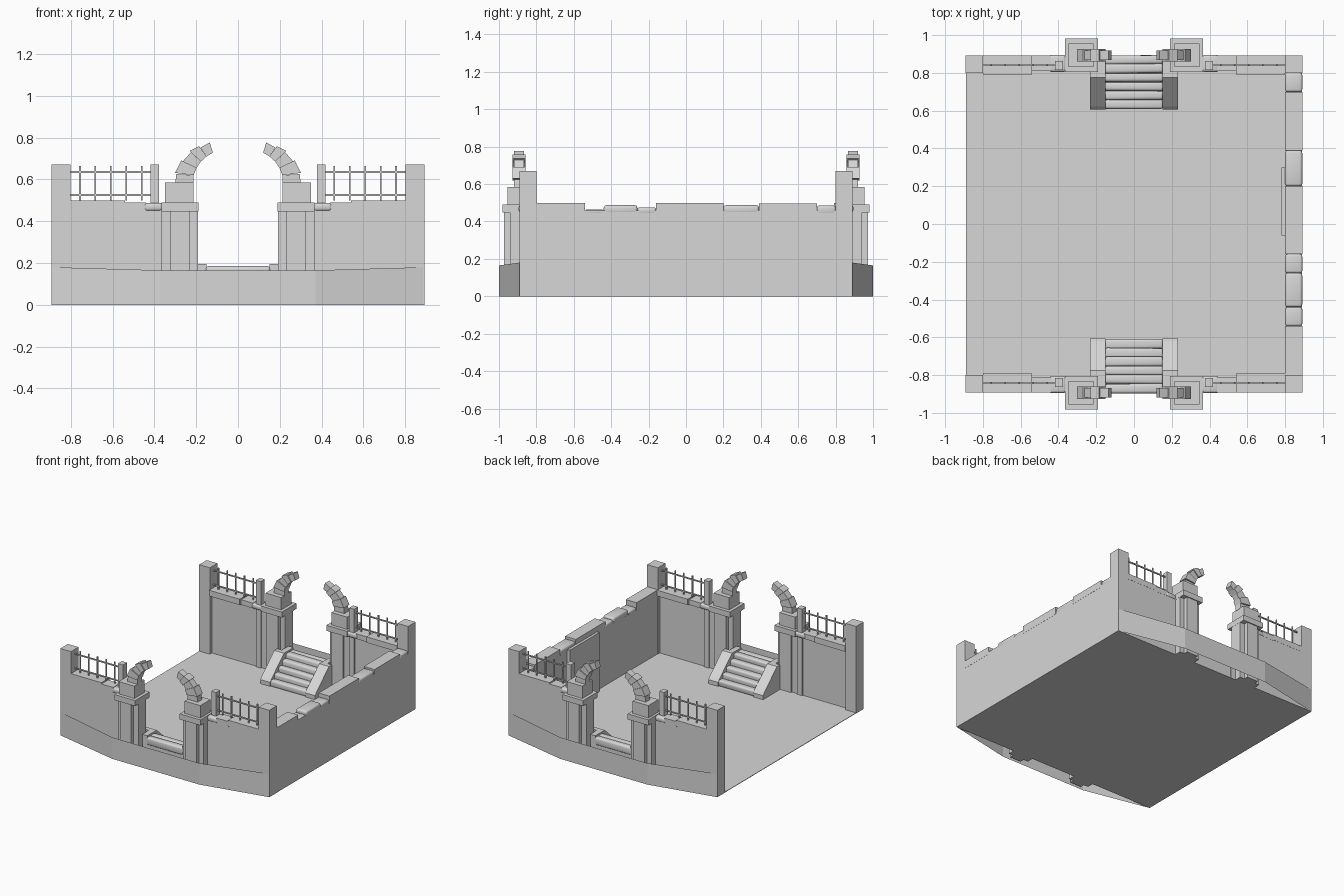
import bpy, bmesh, math, random
from mathutils import Vector

random.seed(4)
old = bpy.data.objects.get("Cube")
if old:
    bpy.data.objects.remove(old, do_unlink=True)

stone = bpy.data.materials.new("pale_stone_grey")
stone.use_nodes = True
GREY = (0.68, 0.68, 0.68, 1)
stone.diffuse_color = GREY
stone.node_tree.nodes["Principled BSDF"].inputs["Base Color"].default_value = GREY

SIDES = (("front", -1), ("back", 1))
HANDS = (("right", -1), ("left", 1))


def add(name, verts, faces):
    mesh = bpy.data.meshes.new(name)
    mesh.from_pydata(verts, [], faces)
    bm = bmesh.new()
    bm.from_mesh(mesh)
    bmesh.ops.recalc_face_normals(bm, faces=bm.faces)
    bm.to_mesh(mesh)
    bm.free()
    mesh.materials.append(stone)
    ob = bpy.data.objects.new(name, mesh)
    bpy.context.collection.objects.link(ob)
    return ob


def prism(name, outline, offset):
    """Extrude a closed outline of 3D points along an offset."""
    a = [Vector(p) for p in outline]
    n = len(a)
    verts = a + [p + Vector(offset) for p in a]
    faces = [list(range(n)), list(range(n, 2 * n))]
    faces += [[i, (i + 1) % n, n + (i + 1) % n, n + i] for i in range(n)]
    return add(name, verts, faces)


def box(name, x, y, z, bevel=0):
    x, y = sorted(x), sorted(y)
    outline = [(x[0], y[0], z[0]), (x[1], y[0], z[0]),
               (x[1], y[1], z[0]), (x[0], y[1], z[0])]
    ob = prism(name, outline, (0, 0, z[1] - z[0]))
    if bevel:
        mod = ob.modifiers.new("worn_edges", "BEVEL")
        mod.width = bevel
        mod.segments = 3
        for poly in ob.data.polygons:
            poly.use_smooth = True
    return ob


def centred(name, cx, cy, hx, hy, z):
    return box(name, (cx - hx, cx + hx), (cy - hy, cy + hy), z)


def span(s, a, b):
    return (s * a, s * b)


# Ground slab and the solid side wall
box("floor", (-0.89, 0.89), (-0.89, 0.89), (0, 0.004))
box("side_wall", (0.805, 0.89), (-0.85, 0.85), (0, 0.46))
box("side_wall_panel", (0.78, 0.81), (-0.06, 0.30), (0, 0.46))

# Coping stones on the side wall: start, end, top, worn edge
COPING = ((-0.80, -0.54, 0.50, 0), (-0.54, -0.44, 0.465, 0.012),
          (-0.44, -0.26, 0.487, 0.014), (-0.26, -0.16, 0.475, 0.012),
          (-0.16, 0.20, 0.50, 0), (0.20, 0.39, 0.487, 0.014),
          (0.39, 0.70, 0.495, 0), (0.70, 0.80, 0.485, 0.012))
for i, (a, b, top, worn) in enumerate(COPING):
    box(f"side_coping_{i}", (0.80, 0.891), (a, b), (0.44, top), worn)


def bent_arm(name, hand, cy):
    """Broken arch of wedge blocks leaning towards the gateway."""
    outer = ((0.30, 0.58), (0.295, 0.625), (0.265, 0.685),
             (0.225, 0.73), (0.18, 0.752), (0.135, 0.776))
    inner = ((0.212, 0.58), (0.212, 0.62), (0.198, 0.655),
             (0.178, 0.685), (0.150, 0.71), (0.120, 0.728))
    for i in range(len(outer) - 1):
        depth = 0.034 if i % 2 else 0.026
        grow = 0.006 if i % 2 else 0
        quad = [(outer[i][0] + grow, outer[i][1] + grow),
                (outer[i + 1][0] + grow, outer[i + 1][1] + grow),
                inner[i + 1], inner[i]]
        prism(f"{name}_{i}", [(hand * x, cy - depth, z) for x, z in quad],
              (0, 2 * depth, 0))


def stairs(side, s):
    # Rounded treads climbing from the courtyard to the gate
    n = 6
    for i in range(n):
        y = 0.61 + i * 0.047
        top = 0.05 + 0.135 * min(1, i / 4)
        tread = box(f"{side}_tread_{i}", (-0.155, 0.155), span(s, y, y + 0.05),
                    (max(0, top - 0.06), top), 0.014)
        for v in tread.data.vertices:
            v.co.y += random.uniform(-0.004, 0.004)
    prism(f"{side}_stair_core",
          [(-0.15, s * y, z) for y, z in
           ((0.63, 0), (0.63, 0.02), (0.80, 0.15), (0.885, 0.15), (0.885, 0))],
          (0.30, 0, 0))
    for hand, h in HANDS:
        prism(f"{side}_{hand}_stair_cheek",
              [(h * 0.15, s * y, z) for y, z in
               ((0.605, 0), (0.605, 0.035), (0.622, 0.055), (0.775, 0.195),
                (0.81, 0.195), (0.81, 0))], (h * 0.083, 0, 0))
        box(f"{side}_{hand}_stair_kerb", span(h, 0.15, 0.195),
            span(s, 0.80, 0.89), (0, 0.195))


def fence(name, h, s):
    y = s * 0.842
    for i, z in enumerate((0.525, 0.635)):
        box(f"{name}_rail_{i}", span(h, 0.40, 0.81),
            (y - 0.005, y + 0.005), (z - 0.004, z + 0.004))
    for i in range(5):
        centred(f"{name}_bar_{i}", h * (0.46 + 0.074 * i), y,
                0.004, 0.004, (0.50, 0.665))
    # Slim post ending the railing, carried down as a pilaster
    centred(f"{name}_post", h * 0.398, s * 0.84, 0.021, 0.024, (0, 0.67))


def gate_pillar(name, h, s):
    cx, cy = h * 0.278, s * 0.893
    centred(f"{name}_wide_shaft", cx, cy, 0.087, 0.048, (0, 0.45))
    centred(f"{name}_deep_shaft", cx, cy, 0.048, 0.080, (0, 0.45))
    centred(f"{name}_cap", cx, cy, 0.088, 0.088, (0.447, 0.49))
    centred(f"{name}_block", cx + h * 0.003, cy, 0.067, 0.062, (0.49, 0.585))
    bent_arm(f"{name}_arch_block", h, cy)


for side, s in SIDES:
    stairs(side, s)

    # Thin bowed earth skirt outside the gate wall
    low = [(-0.89, -0.89), (-0.37, -1), (0.37, -1), (0.89, -0.89)]
    tops = (0.18, 0.165, 0.165, 0.18)
    verts = [(x, -s * y, 0) for x, y in low]
    verts += [(x, -s * y, z) for (x, y), z in zip(low, tops)]
    add(f"{side}_skirt", verts, [(i, i + 1, i + 5, i + 4) for i in range(3)])

    for hand, h in HANDS:
        name = f"{side}_{hand}"
        box(f"{name}_wall", span(h, 0.25, 0.885), span(s, 0.825, 0.89), (0, 0.46))
        box(f"{name}_corner_post", span(h, 0.80, 0.891),
            span(s, 0.80, 0.891), (0, 0.67))
        # Coping along the gate wall
        box(f"{name}_long_coping", span(h, 0.54, 0.80),
            span(s, 0.792, 0.891), (0.455, 0.50))
        box(f"{name}_middle_coping", span(h, 0.44, 0.545),
            span(s, 0.81, 0.891), (0.45, 0.49))
        box(f"{name}_worn_coping", span(h, 0.36, 0.45),
            span(s, 0.805, 0.895), (0.448, 0.488), 0.014)
        gate_pillar(f"{name}_pillar", h, s)
        fence(f"{name}_fence", h, s)
